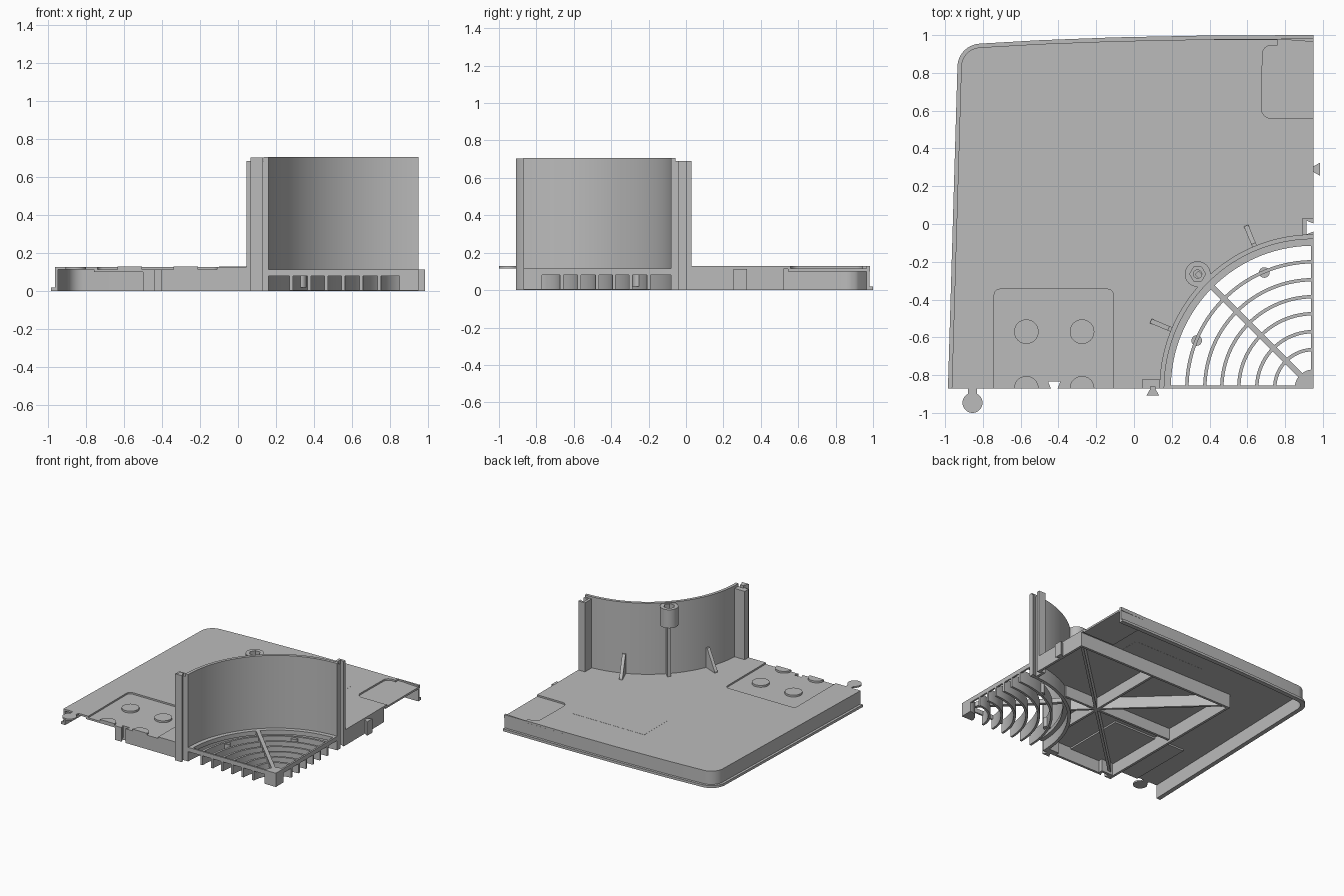
import bpy, bmesh
from math import sin, cos, pi, radians, hypot
from mathutils import Matrix, Vector

old = bpy.data.objects.get("Cube")
if old:
    bpy.data.objects.remove(old)

grey = bpy.data.materials.new("light_grey_plastic")
grey.use_nodes = True
COLOUR = (0.5, 0.5, 0.5, 1)
grey.diffuse_color = COLOUR
grey.node_tree.nodes["Principled BSDF"].inputs["Base Color"].default_value = COLOUR

CX, CY = 0.95, -0.87        # centre of the round duct
TOP, UNDER = 0.128, 0.113   # plate faces
parts = []


def prism(name, loop, z0, z1, holes=(), matrix=None):
    """Extrude a flat outline, with optional holes, from z0 to z1."""
    bm = bmesh.new()
    for pts in (loop, *holes):
        vs = [bm.verts.new((x, y, z0)) for x, y in pts]
        if holes:
            for a, b in zip(vs, vs[1:] + vs[:1]):
                bm.edges.new((a, b))
        else:
            bm.faces.new(vs)
    if holes:
        bmesh.ops.triangle_fill(bm, edges=bm.edges[:], use_beauty=True)
    res = bmesh.ops.extrude_face_region(bm, geom=bm.faces[:], use_keep_orig=True)
    moved = [g for g in res["geom"] if isinstance(g, bmesh.types.BMVert)]
    bmesh.ops.translate(bm, verts=moved, vec=(0, 0, z1 - z0))
    bmesh.ops.recalc_face_normals(bm, faces=bm.faces[:])
    if matrix:
        bm.transform(matrix)
    me = bpy.data.meshes.new(name)
    bm.to_mesh(me)
    bm.free()
    me.materials.append(grey)
    ob = bpy.data.objects.new(name, me)
    bpy.context.collection.objects.link(ob)
    parts.append(ob)


def arc(cx, cy, r, a0, a1, n):
    return [(cx + r * cos(radians(a0 + (a1 - a0) * i / n)),
             cy + r * sin(radians(a0 + (a1 - a0) * i / n))) for i in range(n + 1)]


def circle(cx, cy, r, n=32):
    return arc(cx, cy, r, 0, 360, n)[:-1]


def box(name, x0, x1, y0, y1, z0, z1):
    prism(name, [(x0, y0), (x1, y0), (x1, y1), (x0, y1)], z0, z1)


def sector(name, r0, r1, z0, z1):
    prism(name, arc(CX, CY, r1, 90, 180, 48) + arc(CX, CY, r0, 180, 90, 48), z0, z1)


def beam(name, p, q, width, z0, z1):
    p, q = Vector(p), Vector(q)
    d = (q - p).normalized() * width / 2
    n = Vector((-d.y, d.x))
    prism(name, [tuple(v) for v in (p + n, q + n, q - n, p - n)], z0, z1)


def inset(path, dist):
    """Offset an open path to its right-hand side."""
    out = []
    for i, (x, y) in enumerate(path):
        ax, ay = path[max(i - 1, 0)]
        bx, by = path[min(i + 1, len(path) - 1)]
        l = hypot(bx - ax, by - ay)
        out.append((x + (by - ay) / l * dist, y - (bx - ax) / l * dist))
    out[0] = (out[0][0], path[0][1])
    out[-1] = (path[-1][0], out[-1][1])
    return out


def strip(name, path, d0, d1, z0, z1):
    prism(name, inset(path, d0) + inset(path, d1)[::-1], z0, z1)


# Outer edge: left side, rounded corner, gently bowed back
edge = ([(-0.985, CY), (-0.935, 0.82)] + arc(-0.81, 0.83, 0.125, 176, 94, 10)
        + [(-0.5, 0.973), (-0.1, 0.988), (0.4, 0.998), (0.95, 1.0)])
strip("skirt_lip", edge, 0, 0.035, 0, 0.02)
strip("skirt_wall", edge, 0.02, 0.036, 0, UNDER)

# Recess outlines opening on the back right and front edges
back_recess = ([(0.76, 0.978), (0.76, 0.945)] + arc(0.725, 0.9, 0.045, 90, 180, 6)
               + arc(0.725, 0.61, 0.05, 180, 270, 6) + [(CX, 0.56)])
front_recess = ([(-0.11, CY)] + arc(-0.14, -0.375, 0.03, 0, 90, 5)
                + arc(-0.71, -0.375, 0.03, 90, 180, 5) + [(-0.74, CY)])

# Main plate
prism("top_plate", inset(edge, 0.02)[:-1] + back_recess
      + [(CX, 0.03), (0.895, 0.03), (0.895, -0.06)]
      + arc(CX, CY, 0.8, 94, 180, 48) + front_recess, UNDER, TOP)
strip("back_recess_lip", [(0.74, 0.98), (CX, 0.984)], 0, 0.02, 0.1, TOP)

# Lowered trays under the recesses
notch = [(-0.455, -0.835), (-0.39, -0.835), (-0.405, CY)]
prism("front_tray", [(-0.76, CY), (-0.44, CY)] + notch
      + [(-0.095, CY), (-0.095, -0.33), (-0.76, -0.33)], 0.1, 0.115)
box("back_tray", 0.66, CX, 0.545, 0.975, 0.1, 0.115)
for x in (-0.57, -0.275):
    prism("round_pad", circle(x, -0.57, 0.065), 0.11, 0.13)
    prism("half_pad", arc(x, CY, 0.065, 0, 180, 18), 0.11, 0.13)
box("label_panel", -0.1, 0.55, 0.36, 0.68, UNDER - 0.001, TOP + 0.001)

# Round hook tab on the front edge
prism("hook_tab", circle(-0.855, -0.947, 0.053), 0.115, TOP)
box("hook_neck", -0.88, -0.83, -0.91, -0.86, 0.115, TOP)

# Frame below the plate, with a socket in the front wall
prism("frame_front", [(-0.5, CY), (-0.44, CY)] + notch
      + [(0.15, CY), (0.15, -0.85), (-0.37, -0.85), (-0.37, -0.815),
         (-0.475, -0.815), (-0.475, -0.85), (-0.5, -0.85)], 0, UNDER)
box("frame_left", -0.5, -0.48, -0.86, 0.52, 0, UNDER)
box("frame_back", -0.5, CX, 0.5, 0.52, 0, UNDER)
box("frame_right", 0.93, CX, 0.02, 0.52, 0, UNDER)
for p, q in (((-0.49, -0.86), (0.94, 0.51)), ((-0.49, 0.51), (0.37, -0.3)),
             ((0.22, 0.51), (0.22, -0.51)), ((-0.49, -0.17), (0.53, -0.17))):
    beam("frame_brace", p, q, 0.02, 0.02, UNDER)

# Dovetail keys and end pillars
prism("side_key", [(0.94, 0.275), (CX, 0.275), (0.985, 0.255), (0.985, 0.325),
                   (CX, 0.305), (0.94, 0.305)], 0, UNDER)
box("front_pillar", 0.045, 0.14, CY, -0.82, 0, 0.685)
prism("front_key", [(0.085, -0.86), (0.085, -0.875), (0.066, -0.908), (0.132, -0.908),
                    (0.115, -0.875), (0.115, -0.86)], 0, 0.705)
prism("back_pillar", [(CX, 0.03), (0.89, 0.03), (0.89, -0.065), (CX, -0.065),
                      (CX, -0.04), (0.912, -0.055), (0.912, 0.018), (CX, 0.003)], 0, 0.69)

# Round duct wall and its floor ring
sector("duct_wall", 0.79, 0.815, 0, 0.707)
sector("duct_floor_ring", 0.755, 0.795, 0.08, 0.115)

# Grille: concentric fins, hub, edge bars and spoke
for r in (0.67, 0.575, 0.485, 0.395, 0.3, 0.205):
    sector("grille_fin", r - 0.009, r + 0.009, 0.003, 0.11)
prism("grille_hub", [(CX, CY)] + arc(CX, CY, 0.1, 90, 180, 12), 0.003, 0.115)
box("grille_front_bar", 0.155, CX, CY, CY + 0.014, 0.08, 0.115)
box("grille_side_bar", CX - 0.014, CX, CY, -0.075, 0.08, 0.115)
beam("grille_spoke", (0.89, -0.81), (0.4, -0.32), 0.03, 0.08, 0.115)
for x, y in ((0.69, -0.257), (0.332, -0.617)):
    prism("grille_post", circle(x, y, 0.028, 20), 0.02, 0.1)

# Screw boss with a hexagonal seat, carried on a rib
BX, BY = 0.337, -0.265
hole = circle(BX, BY, 0.022, 20)
prism("boss_base", circle(BX, BY, 0.068), 0.55, 0.655, [hole])
prism("boss_collar", circle(BX, BY, 0.068), 0.655, 0.7, [circle(BX, BY, 0.042, 6)])


def radial_rib(name, angle, profile, width):
    m = (Matrix.Translation((CX, CY, 0)) @ Matrix.Rotation(radians(angle), 4, 'Z')
         @ Matrix.Rotation(pi / 2, 4, 'X'))
    prism(name, profile, -width / 2, width / 2, matrix=m)


radial_rib("boss_rib", 135.3, [(0.8, 0.12), (0.87, 0.12), (0.87, 0.56), (0.8, 0.56)], 0.028)
for angle in (112.5, 157.5):
    radial_rib("duct_gusset", angle,
               [(0.8, 0.12), (0.932, 0.12), (0.932, 0.14), (0.83, 0.29), (0.8, 0.29)], 0.025)

# Smooth the curved walls, keep edges crisp
bpy.ops.object.select_all(action='DESELECT')
for ob in parts:
    ob.select_set(True)
bpy.context.view_layer.objects.active = parts[0]
bpy.ops.object.shade_smooth_by_angle(angle=radians(30))
